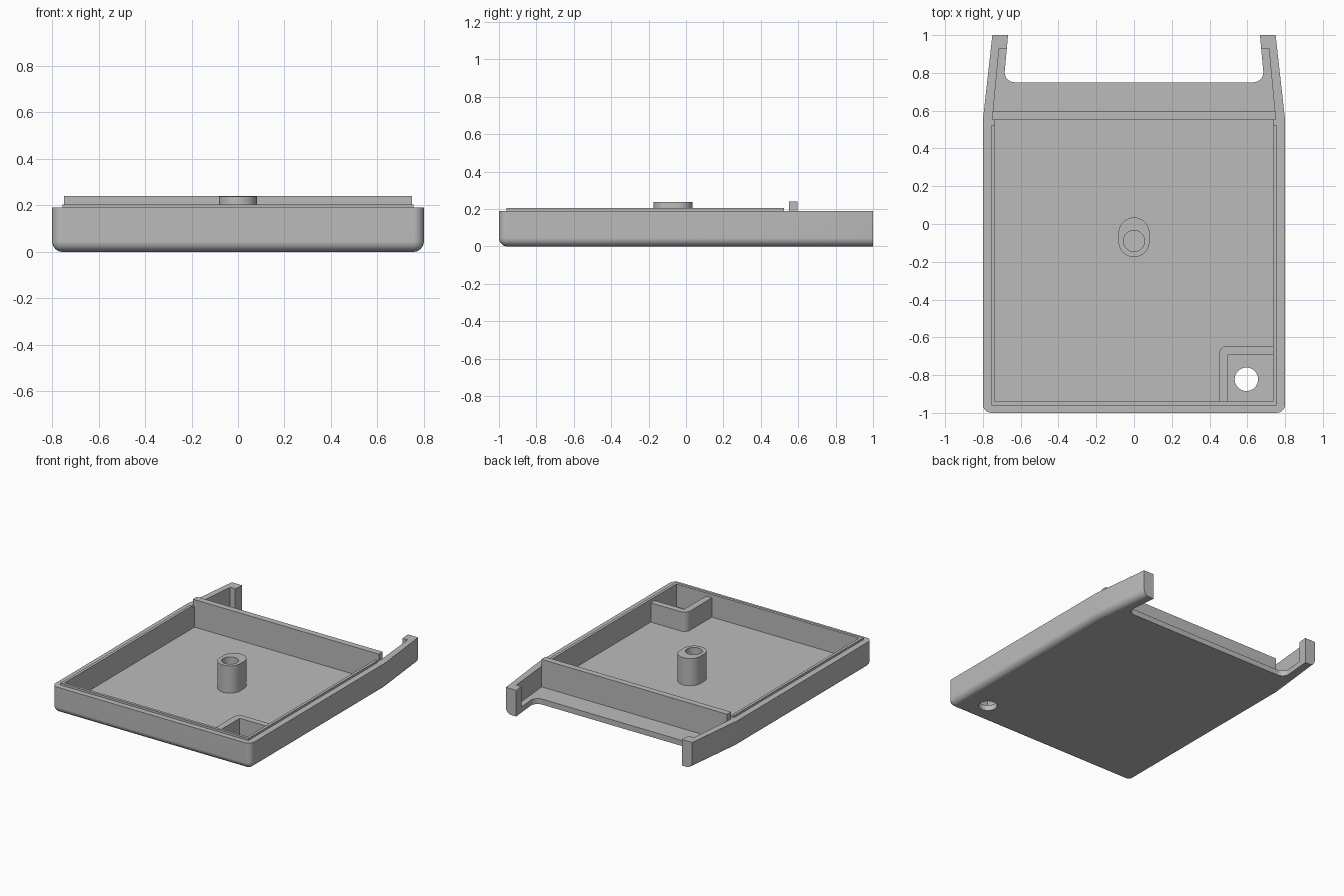
import bpy, bmesh, math

if "Cube" in bpy.data.objects:
    bpy.data.objects.remove(bpy.data.objects["Cube"])

grey = bpy.data.materials.new("plain grey")
grey.diffuse_color = (0.5, 0.5, 0.5, 1)
grey.use_nodes = True
grey.node_tree.nodes["Principled BSDF"].inputs["Base Color"].default_value = grey.diffuse_color


def prism(name, pts, z0, z1, bevel=0, pick=None):
    """Extrude a counter-clockwise outline from z0 to z1, optionally rounding picked edges."""
    bm = bmesh.new()
    base = bm.faces.new([bm.verts.new((x, y, z0)) for x, y in pts])
    up = bmesh.ops.extrude_face_region(bm, geom=[base], use_keep_orig=True)["geom"]
    for v in up:
        if isinstance(v, bmesh.types.BMVert):
            v.co.z = z1
    bmesh.ops.recalc_face_normals(bm, faces=bm.faces)
    if bevel:
        bmesh.ops.bevel(bm, geom=[e for e in bm.edges if pick(e)], offset=bevel,
                        segments=6, profile=0.5, affect='EDGES')
    me = bpy.data.meshes.new(name)
    bm.to_mesh(me)
    bm.free()
    me.materials.append(grey)
    ob = bpy.data.objects.new(name, me)
    bpy.context.collection.objects.link(ob)
    return ob


def arc(cx, cy, r, a0, a1, n):
    return [(cx + r * math.cos(math.radians(a0 + (a1 - a0) * i / n)),
             cy + r * math.sin(math.radians(a0 + (a1 - a0) * i / n))) for i in range(n + 1)]


def circle(cx, cy, r, n=40):
    return arc(cx, cy, r, 0, 360, n)[:-1]


def mirrored(half):
    """Close an outline from its right half, listed front to back."""
    return half + [(-x, y) for x, y in reversed(half)]


def cut(ob, cutter):
    mod = ob.modifiers.new("cut", 'BOOLEAN')
    mod.operation, mod.solver, mod.object = 'DIFFERENCE', 'EXACT', cutter
    bpy.context.view_layer.objects.active = ob
    bpy.ops.object.modifier_apply(modifier=mod.name)
    bpy.data.objects.remove(cutter)


def smooth(ob):
    bpy.ops.object.select_all(action='DESELECT')
    ob.select_set(True)
    bpy.context.view_layer.objects.active = ob
    bpy.ops.object.shade_smooth_by_angle(angle=math.radians(32))
    wn = ob.modifiers.new("even normals", 'WEIGHTED_NORMAL')
    wn.keep_sharp = True


FLOOR, RIM = 0.04, 0.19


# Tray body: outline with two rear arms, rounded lower outer edges and front corners
def outer_edge(e):
    a, b = (v.co for v in e.verts)
    m = (a + b) / 2
    if abs(a.z - b.z) > 0.1:
        return m.y < -0.99
    if m.z > 0.01:
        return False
    return m.y < -0.99 or (abs(m.x) > 0.76 and abs(a.y - b.y) > 0.1)


right_half = ([(0.8, -1), (0.8, 0.55), (0.75, 1), (0.667, 1)]
              + arc(0.632, 0.803, 0.053, 0, -90, 8))
tray = prism("tray", mirrored(right_half), 0, RIM, 0.045, outer_edge)

# Main and rear compartments, then the round floor hole
cut(tray, prism("main_cutter", mirrored([(0.735, -0.94), (0.735, 0.57)]), FLOOR, 0.5))
cut(tray, prism("rear_cutter", mirrored([(0.748, 0.57), (0.714, 0.93), (0.6, 0.93)]), FLOOR, 0.5))
cut(tray, prism("hole_cutter", circle(0.595, -0.822, 0.062), -0.2, 0.15))
smooth(tray)

# Raised lip around the front and sides of the rim
prism("rim_lip", [(-0.755, 0.525), (-0.755, -0.96), (0.755, -0.96), (0.755, 0.525),
                  (0.735, 0.525), (0.735, -0.94), (-0.735, -0.94), (-0.735, 0.525)], RIM, 0.205)

# Cross wall
prism("divider", mirrored([(0.748, 0.55), (0.748, 0.595)]), FLOOR - 0.01, 0.24)

# Corner pocket around the hole
pocket = prism("corner_pocket", [(0.45, -0.945), (0.497, -0.945), (0.497, -0.69), (0.74, -0.69),
                                 (0.74, -0.645)] + arc(0.495, -0.69, 0.045, 90, 180, 8),
               FLOOR - 0.01, 0.18)
smooth(pocket)

# Oblong post with a round bore
post = prism("post", arc(0, -0.047, 0.082, 0, 180, 20) + arc(0, -0.093, 0.082, 180, 360, 20),
             FLOOR - 0.005, 0.238)
cut(post, prism("bore_cutter", circle(0, -0.09, 0.056), -0.1, 0.5))
smooth(post)
